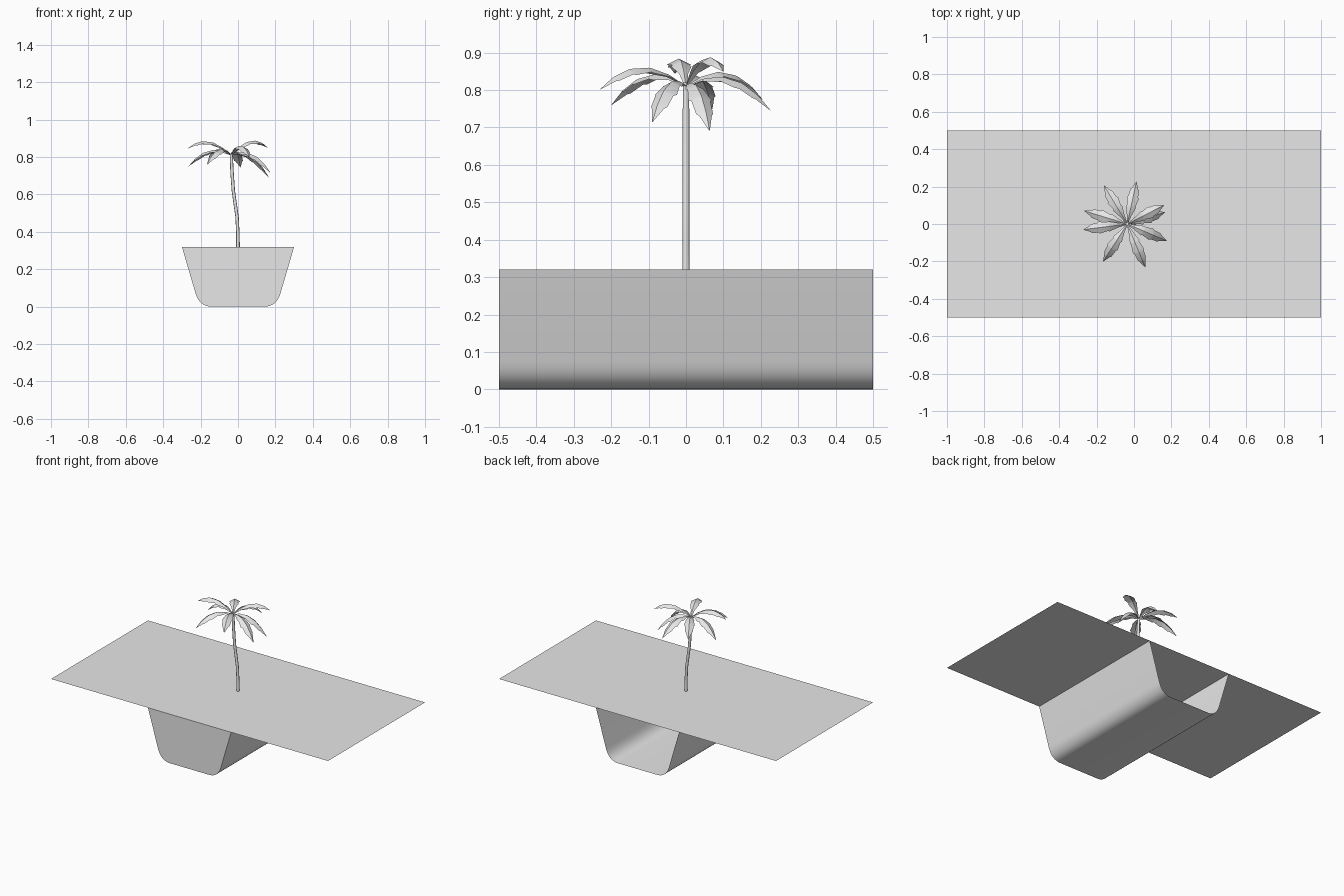
import bpy
import math
from mathutils import Vector

cube = bpy.data.objects.get("Cube")
if cube:
    bpy.data.objects.remove(cube, do_unlink=True)

grey = bpy.data.materials.new("plain_grey")
grey.use_nodes = True
grey.diffuse_color = (0.8, 0.8, 0.8, 1)
grey.node_tree.nodes["Principled BSDF"].inputs["Base Color"].default_value = (0.8, 0.8, 0.8, 1)


def make(name, verts, faces, smooth=None):
    mesh = bpy.data.meshes.new(name)
    mesh.from_pydata(verts, [], faces)
    mesh.materials.append(grey)
    obj = bpy.data.objects.new(name, mesh)
    bpy.context.collection.objects.link(obj)
    if smooth:
        bpy.ops.object.select_all(action='DESELECT')
        obj.select_set(True)
        bpy.context.view_layer.objects.active = obj
        bpy.ops.object.shade_smooth_by_angle(angle=math.radians(smooth))
    return obj


def loft(rows, closed=False):
    """Join equally long rows of points into a grid of quads."""
    n = len(rows[0])
    verts = [p for row in rows for p in row]
    faces = []
    for r in range(len(rows) - 1):
        for i in range(n if closed else n - 1):
            j = (i + 1) % n
            faces.append((r * n + i, r * n + j, (r + 1) * n + j, (r + 1) * n + i))
    return verts, faces


GROUND = 0.32

# Flat ground sheet
make("ground_sheet", [(-1, -0.5, GROUND), (1, -0.5, GROUND), (1, 0.5, GROUND), (-1, 0.5, GROUND)],
     [(0, 1, 2, 3)])

# Rounded channel below the ground: straight wall, then a curved corner, mirrored
wall_foot, corner, floor_end = Vector((-0.228, 0.075)), Vector((-0.207, 0)), Vector((-0.14, 0))
half = [Vector((-0.3, GROUND))]
for i in range(9):
    t = i / 8
    half.append(wall_foot * (1 - t) ** 2 + corner * 2 * t * (1 - t) + floor_end * t * t)
profile = half + [Vector((-p.x, p.y)) for p in reversed(half)]
front, back = [[(p.x, y, p.y) for p in profile] for y in (-0.5, 0.5)]
make("channel", *loft([front, back]), smooth=40)

# The channel is closed at the front only
make("channel_front_wall", front, [tuple(range(len(front)))])

# Gently bent trunk
SIDES = 8
rings = []
for x, z, r in [(0, 0.32, 0.01), (-0.001, 0.4, 0.009), (-0.005, 0.48, 0.009), (-0.015, 0.55, 0.009),
                (-0.025, 0.62, 0.009), (-0.032, 0.72, 0.009), (-0.036, 0.82, 0.008)]:
    angles = [2 * math.pi * i / SIDES for i in range(SIDES)]
    rings.append([(x + r * math.cos(a), r * math.sin(a), z) for a in angles])
verts, faces = loft(rings, closed=True)
faces.append(tuple(range(len(verts) - SIDES, len(verts))))
make("trunk", verts, faces, smooth=50)

# Arched, folded fronds with notched edges: position along the rib and half width
OUTLINE = [(0, 0.003), (0.18, 0.014), (0.38, 0.031), (0.41, 0.026), (0.62, 0.037), (0.65, 0.03),
           (0.82, 0.027), (0.85, 0.02), (1, 0.001)]
CROWN = Vector((-0.036, 0, 0.81))
TIPS = [(-0.265, 0.07, 0.75), (-0.16, 0.205, 0.775), (0.013, 0.227, 0.745),
        (0.16, 0.10, 0.85), (0.165, 0.063, 0.692), (0.175, -0.09, 0.715),
        (0.06, -0.23, 0.802), (-0.165, -0.2, 0.76), (-0.27, -0.03, 0.845)]


def frond(name, tip):
    tip = Vector(tip)
    bend = CROWN.lerp(tip, 0.55) + Vector((0, 0, 0.11))
    rows = []
    for t, w in OUTLINE:
        rib = CROWN * (1 - t) ** 2 + bend * 2 * t * (1 - t) + tip * t * t
        along = ((bend - CROWN) * (1 - t) + (tip - bend) * t).normalized()
        side = along.cross(Vector((0, 0, 1))).normalized()
        up = side.cross(along)
        rows.append([rib - side * w * 0.88 - up * w * 0.45, rib,
                     rib + side * w * 0.88 - up * w * 0.45])
    verts, faces = loft(rows)
    make(name, verts, [f[::-1] for f in faces], smooth=25)


for i, tip in enumerate(TIPS):
    frond(f"frond_{i + 1}", tip)
